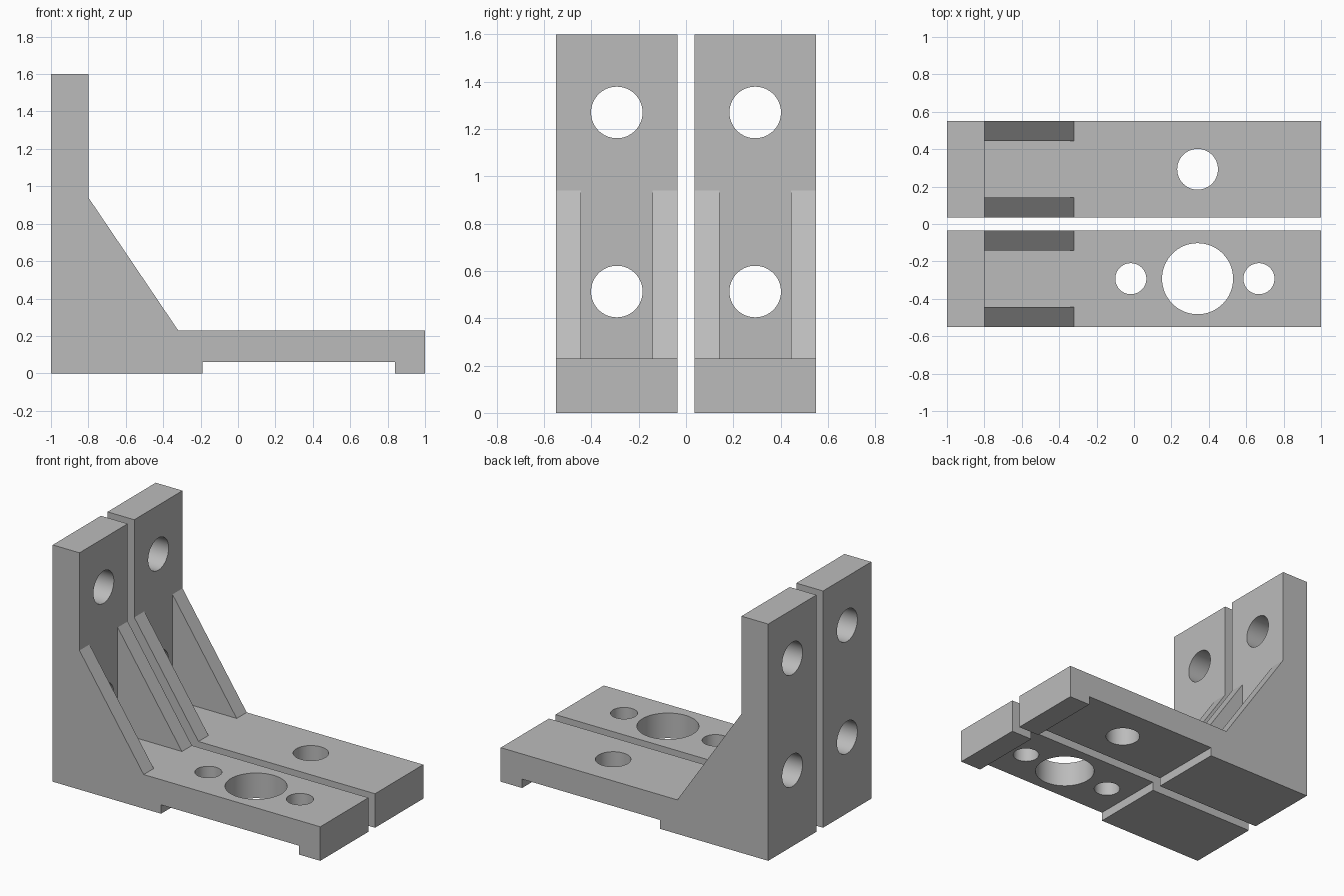
import bpy
import bmesh
import math
from mathutils import Matrix, Vector

cube = bpy.data.objects.get("Cube")
if cube:
    bpy.data.objects.remove(cube, do_unlink=True)

grey = bpy.data.materials.new("plain grey")
grey.use_nodes = True
colour = (0.5, 0.5, 0.5, 1)
grey.diffuse_color = colour
grey.node_tree.nodes["Principled BSDF"].inputs["Base Color"].default_value = colour


def finish(name, bm):
    bmesh.ops.recalc_face_normals(bm, faces=bm.faces)
    mesh = bpy.data.meshes.new(name)
    bm.to_mesh(mesh)
    bm.free()
    mesh.materials.append(grey)
    obj = bpy.data.objects.new(name, mesh)
    bpy.context.collection.objects.link(obj)
    return obj


def prism(name, profile, y0, y1):
    """Extrude an (x, z) profile from y0 to y1."""
    bm = bmesh.new()
    face = bm.faces.new([bm.verts.new((x, y0, z)) for x, z in profile])
    new = bmesh.ops.extrude_face_region(bm, geom=[face])["geom"]
    bmesh.ops.translate(bm, vec=(0, y1 - y0, 0),
                        verts=[v for v in new if isinstance(v, bmesh.types.BMVert)])
    return finish(name, bm)


def drill(centre, axis, radius, depth=0.5):
    """Round cutter for a hole along the given axis."""
    bm = bmesh.new()
    turn = Vector((0, 0, 1)).rotation_difference(Vector(axis)).to_matrix().to_4x4()
    bmesh.ops.create_cone(bm, cap_ends=True, segments=64, radius1=radius, radius2=radius,
                          depth=depth, matrix=Matrix.Translation(centre) @ turn)
    return finish("hole_cutter", bm)


def cut(obj, cutters):
    """Subtract the cutters one after another and remove them."""
    for cutter in cutters:
        cutter.hide_render = True
        mod = obj.modifiers.new("cut", "BOOLEAN")
        mod.operation = "DIFFERENCE"
        mod.solver = "EXACT"
        mod.object = cutter
    bpy.context.view_layer.update()
    graph = bpy.context.evaluated_depsgraph_get()
    mesh = bpy.data.meshes.new_from_object(obj.evaluated_get(graph))
    obj.modifiers.clear()
    obj.data = mesh
    for cutter in cutters:
        bpy.data.objects.remove(cutter, do_unlink=True)


# Side outline: upright, sloped gusset, foot plate and relieved underside
OUTLINE = [(-1, 0), (-0.19, 0), (-0.19, 0.06), (0.84, 0.06), (0.84, 0), (1, 0),
           (1, 0.23), (-0.32, 0.23), (-0.8, 0.94), (-0.8, 1.6), (-1, 1.6)]
# Space between the two gusset ribs
POCKET = [(-0.8, 0.23), (-0.3, 0.23), (-0.3, 0.96), (-0.8, 0.96)]
INNER, OUTER, RIB = 0.035, 0.55, 0.107
MID = (INNER + OUTER) / 2


def bracket(name, side, foot_holes):
    body = prism(name, OUTLINE, side * INNER, side * OUTER)
    cutters = [prism("pocket_cutter", POCKET, side * (INNER + RIB), side * (OUTER - RIB))]
    # Bolt holes through the upright
    for z in (0.513, 1.27):
        cutters.append(drill((-0.9, side * MID, z), (1, 0, 0), 0.109))
    # Holes through the foot plate
    for x, radius in foot_holes:
        cutters.append(drill((x, side * MID, 0.15), (0, 0, 1), radius))
    cut(body, cutters)
    bpy.ops.object.select_all(action="DESELECT")
    body.select_set(True)
    bpy.context.view_layer.objects.active = body
    bpy.ops.object.shade_smooth_by_angle(angle=math.radians(30))


bracket("back_bracket", 1, [(0.34, 0.109)])
bracket("front_bracket", -1, [(0.34, 0.19), (-0.017, 0.083), (0.668, 0.083)])
